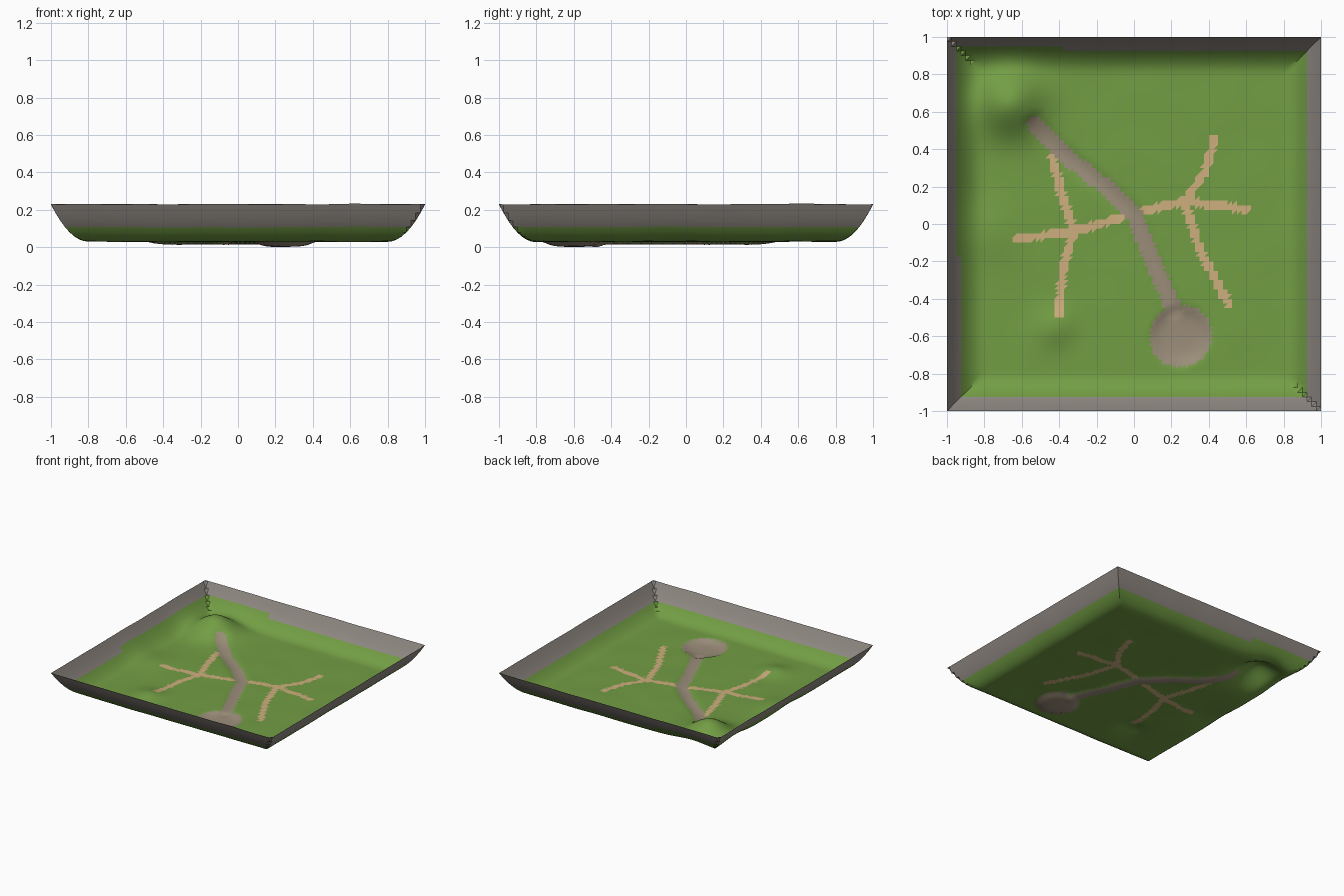
import bpy, bmesh, math
from mathutils import Vector, noise

old = bpy.data.objects.get("Cube")
if old:
    bpy.data.objects.remove(old)

CELLS = 80
POND, POND_R = Vector((0.25, -0.6)), 0.165
RIVER = [(-0.53, 0.54), (-0.4, 0.39), (-0.18, 0.22), (0, 0.05), (0.08, -0.15), (0.21, -0.45)]
LEFT_HUB, RIGHT_HUB, FORD = (-0.32, -0.04), (0.27, 0.12), (0, 0.06)
TRAILS = [
    [FORD, (-0.15, 0.01), LEFT_HUB, (-0.62, -0.08)],
    [LEFT_HUB, (-0.39, 0.17), (-0.44, 0.36)],
    [LEFT_HUB, (-0.38, -0.23), (-0.4, -0.48)],
    [FORD, RIGHT_HUB, (0.6, 0.08)],
    [RIGHT_HUB, (0.38, 0.28), (0.43, 0.46)],
    [RIGHT_HUB, (0.35, -0.14), (0.51, -0.43)],
]
# Hills: x, y, height, radius
HILLS = [(-0.66, 0.65, 0.13, 0.17), (-0.75, -0.05, 0.02, 0.16), (-0.42, -0.55, 0.028, 0.1)]


def path_distance(p, path):
    best = 9.0
    for a, b in zip(path, path[1:]):
        a, b = Vector(a), Vector(b)
        t = max(0, min(1, (p - a).dot(b - a) / (b - a).length_squared))
        best = min(best, (p - a.lerp(b, t)).length)
    return best


def edge_distance(p):
    return max(abs(p.x), abs(p.y))


def height(p):
    # Flat floor curving up to the rim
    z = 0.04 + 0.2 * max(0, (edge_distance(p) - 0.8) / 0.2) ** 2
    z += 0.004 * noise.noise(Vector((p.x * 4, p.y * 4, 0)))
    for x, y, h, r in HILLS:
        z += h * math.exp(-((p - Vector((x, y))).length / r) ** 2)
    # Carved river bed and pond bowl
    z -= 0.016 * max(0, 1 - (path_distance(p, RIVER) / 0.06) ** 2)
    z -= 0.027 * max(0, 1 - ((p - POND).length / POND_R) ** 4)
    return z


def surface(p):
    # Material index: grass, rock rim, river bed, trail
    high_grass = (p.x < -0.37 and p.y > 0.85) or (p.x < -0.85 and p.y > -0.18)
    if edge_distance(p) > (0.95 if high_grass else 0.925):
        return 1
    if path_distance(p, RIVER) < 0.043 or (p - POND).length < POND_R:
        return 2
    if min(path_distance(p, t) for t in TRAILS) < 0.023:
        return 3
    return 0


def material(name, colour):
    m = bpy.data.materials.new(name)
    m.use_nodes = True
    m.diffuse_color = (*colour, 1)
    shader = m.node_tree.nodes["Principled BSDF"]
    shader.inputs["Base Color"].default_value = (*colour, 1)
    shader.inputs["Roughness"].default_value = 0.9
    return m


# Terrain sheet
bm = bmesh.new()
bmesh.ops.create_grid(bm, x_segments=CELLS, y_segments=CELLS, size=1)
bmesh.ops.triangulate(bm, faces=bm.faces[:], quad_method='FIXED')
for f in bm.faces:
    f.material_index = surface(f.calc_center_median().xy)
for v in bm.verts:
    v.co.z = height(v.co.xy)
low = min(v.co.z for v in bm.verts)
bmesh.ops.translate(bm, verts=bm.verts[:], vec=(0, 0, -low))

mesh = bpy.data.meshes.new("terrain")
bm.to_mesh(mesh)
bm.free()
for name, colour in [
    ("grass green", (0.17, 0.34, 0.058)),
    ("rock grey", (0.29, 0.26, 0.235)),
    ("river bed brown", (0.33, 0.27, 0.195)),
    ("trail tan", (0.62, 0.43, 0.21)),
]:
    mesh.materials.append(material(name, colour))

terrain = bpy.data.objects.new("terrain", mesh)
bpy.context.collection.objects.link(terrain)
bpy.context.view_layer.objects.active = terrain
terrain.select_set(True)
bpy.ops.object.shade_smooth_by_angle(angle=math.radians(35))
